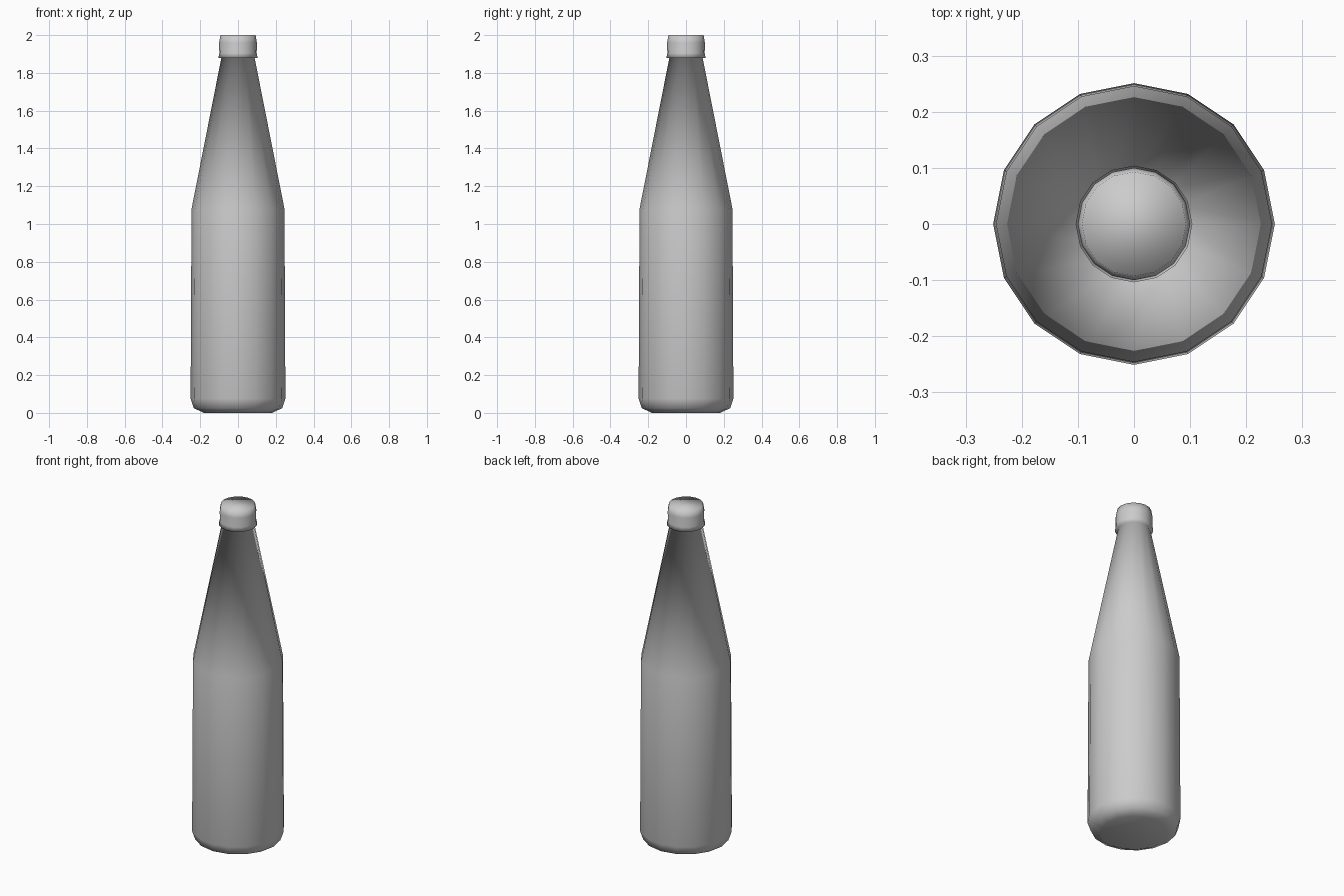
import bpy, bmesh, math

if "Cube" in bpy.data.objects:
    bpy.data.objects.remove(bpy.data.objects["Cube"])

SIDES = 16


def lathe(name, profile):
    """Revolve (radius, z) points around z and close both ends."""
    bm = bmesh.new()
    rings = []
    for r, z in profile:
        rings.append([bm.verts.new((r * math.cos(2 * math.pi * i / SIDES),
                                    r * math.sin(2 * math.pi * i / SIDES), z))
                      for i in range(SIDES)])
    for low, high in zip(rings, rings[1:]):
        for i in range(SIDES):
            j = (i + 1) % SIDES
            bm.faces.new((low[i], low[j], high[j], high[i]))
    bm.faces.new(rings[0][::-1])
    bm.faces.new(rings[-1])
    mesh = bpy.data.meshes.new(name)
    bm.to_mesh(mesh)
    bm.free()
    mesh.shade_smooth()
    obj = bpy.data.objects.new(name, mesh)
    bpy.context.collection.objects.link(obj)
    return obj


# Bottle: rounded foot, slightly tapered body, conical neck, flared cap on top
lathe("bottle", [
    (0.180, 0.000), (0.234, 0.025), (0.251, 0.075),   # foot
    (0.246, 1.080),                                   # shoulder
    (0.088, 1.880),                                   # neck top
    (0.104, 1.880), (0.099, 1.905),                   # cap skirt
    (0.100, 1.960), (0.093, 2.000),                   # cap crown
])
